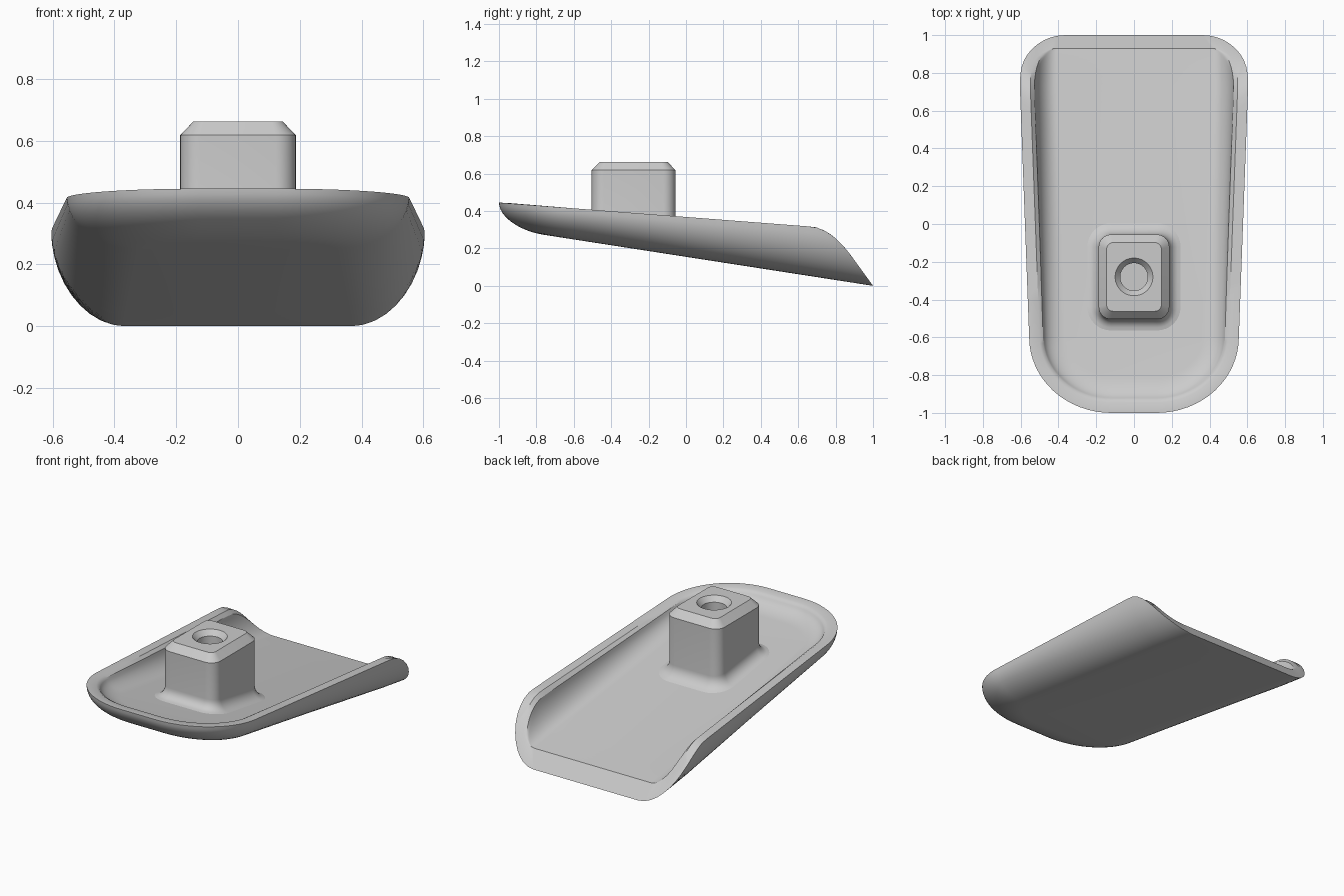
import bpy, bmesh, math

cube = bpy.data.objects.get("Cube")
if cube:
    bpy.data.objects.remove(cube, do_unlink=True)

grey = bpy.data.materials.new("light_grey")
grey.use_nodes = True
grey.diffuse_color = (0.6, 0.6, 0.6, 1)
grey.node_tree.nodes["Principled BSDF"].inputs["Base Color"].default_value = (0.6, 0.6, 0.6, 1)

FLOOR = 0.085   # floor thickness
LIP = 0.075     # width of the rim
STEPS = 12      # points along each wall section


def finish(bm, name):
    bmesh.ops.remove_doubles(bm, verts=bm.verts, dist=0.0003)
    bmesh.ops.recalc_face_normals(bm, faces=bm.faces)
    mesh = bpy.data.meshes.new(name)
    bm.to_mesh(mesh)
    bm.free()
    obj = bpy.data.objects.new(name, mesh)
    bpy.context.collection.objects.link(obj)
    mesh.materials.append(grey)
    bpy.ops.object.select_all(action='DESELECT')
    obj.select_set(True)
    bpy.context.view_layer.objects.active = obj
    bpy.ops.object.shade_smooth_by_angle(angle=math.radians(32))
    return obj


def bottom(y):
    return 0.155 * (1 - y)


def rim_line(y):
    return 0.368 - 0.077 * y


def rim(y):
    # straight rim blended into the slanted cut at the back
    a, b, k = rim_line(y), 1.375 * (1 - y), 0.14
    h = max(0, 1 - abs(a - b) / k)
    return min(a, b) - k * h * h / 4


def outline(y_end):
    # half outline from back to front centre: position and outward normal
    out = []
    n = 28
    for i in range(n + 1):
        t = (i / n) ** 1.8
        y = y_end - t * (y_end + 0.6)
        out.append((min(0.605, 0.555 + 0.037 * (y + 0.6)), y, 1, 0))
    for i in range(1, 17):
        a = math.pi / 2 * i / 16
        c, s = math.cos(a), math.sin(a)
        nx, ny = c / 0.435, -s / 0.4
        m = math.hypot(nx, ny)
        out.append((0.12 + 0.435 * c, -0.6 - 0.4 * s, nx / m, ny / m))
    return out


def wall_rows(y_end, inset, lift, reach, flare):
    # one wall section per outline station, from the rim down to the flat floor
    rows = []
    for x, y, nx, ny in outline(y_end):
        x, y = x - nx * inset, y - ny * inset
        base = bottom(y) + lift
        full, top = rim_line(y) - base, max(0, rim(y) - base)
        end = math.acos(max(-1, 1 - top / full))
        r = min(flare, top / 2)
        row = []
        for j in range(STEPS + 1):
            a = end * (1 - j / STEPS)
            h = full * (1 - math.cos(a))
            d = reach * (1 - math.sin(a))
            if r > 0.001 and h > top - r:
                d -= r * (1 - math.sqrt(max(0, 1 - ((h - top + r) / r) ** 2)))
            px, py = x - nx * d, y - ny * d
            row.append((px, py, bottom(py) + lift + h))
        rows.append(row)
    return rows


def add_shell(bm, rows):
    # both mirrored halves, the flat middle and the front strip
    grid = []
    for row in rows:
        left = [bm.verts.new(p) for p in row]
        right = [bm.verts.new((-p[0], p[1], p[2])) for p in row]
        grid.append(left + right[::-1])
    for a, b in zip(grid, grid[1:]):
        for j in range(len(a) - 1):
            bm.faces.new((a[j], a[j + 1], b[j + 1], b[j]))
    f = grid[-1]
    for j in range(STEPS):
        bm.faces.new((f[j], f[j + 1], f[-2 - j], f[-1 - j]))
    return [g[0] for g in grid] + [g[-1] for g in reversed(grid)]


# Tray: outer shell, inner shell and the lip joining them
lo, hi = 0.8, 1.0
for _ in range(40):
    mid = (lo + hi) / 2
    if rim(mid) > bottom(mid) + FLOOR:
        lo = mid
    else:
        hi = mid
bm = bmesh.new()
outer = add_shell(bm, wall_rows(1.0, 0, 0, 0.24, 0))
inner = add_shell(bm, wall_rows(lo, LIP, FLOOR, 0.12, 0.02))
for i in range(len(outer)):
    k = (i + 1) % len(outer)
    bm.faces.new((outer[i], outer[k], inner[k], inner[i]))
finish(bm, "tray")

# Mounting post: rounded block with flared foot, chamfered top and round socket
CY = -0.28
SEG = 8


def rounded_rect(hx, hy, r):
    pts = []
    for q, (sx, sy) in enumerate(((1, 1), (-1, 1), (-1, -1), (1, -1))):
        for i in range(SEG + 1):
            a = math.pi / 2 * (q + i / SEG)
            pts.append((sx * (hx - r) + r * math.cos(a), CY + sy * (hy - r) + r * math.sin(a)))
    return pts


def circle(r):
    # points spread evenly, matching the rounded block's count
    n = 4 * (SEG + 1)
    return [(r * math.cos(a), CY + r * math.sin(a))
            for a in (2 * math.pi * (i - SEG / 2 + (SEG + 1) / 2 - 0.0) / n for i in range(n))]


rings = []
FOOT = 0.07
for i in range(9):
    a = math.pi / 2 * i / 8
    o = FOOT * (1 - math.sin(a))
    up = FOOT * (1 - math.cos(a)) - (0.004 if i == 0 else 0)
    rings.append([(x, y, bottom(y) + FLOOR + up)
                  for x, y in rounded_rect(0.187 + o, 0.224 + o, 0.065 + o)])
for pts, z in ((rounded_rect(0.187, 0.224, 0.065), 0.618),
               (rounded_rect(0.145, 0.182, 0.035), 0.662),
               (circle(0.1), 0.662), (circle(0.073), 0.63), (circle(0.073), 0.52)):
    rings.append([(x, y, z) for x, y in pts])
bm = bmesh.new()
loops = [[bm.verts.new(p) for p in ring] for ring in rings]
for a, b in zip(loops, loops[1:]):
    for i in range(len(a)):
        k = (i + 1) % len(a)
        bm.faces.new((a[i], a[k], b[k], b[i]))
bm.faces.new(loops[-1])
bm.faces.new(loops[0][::-1])
finish(bm, "mounting_post")
